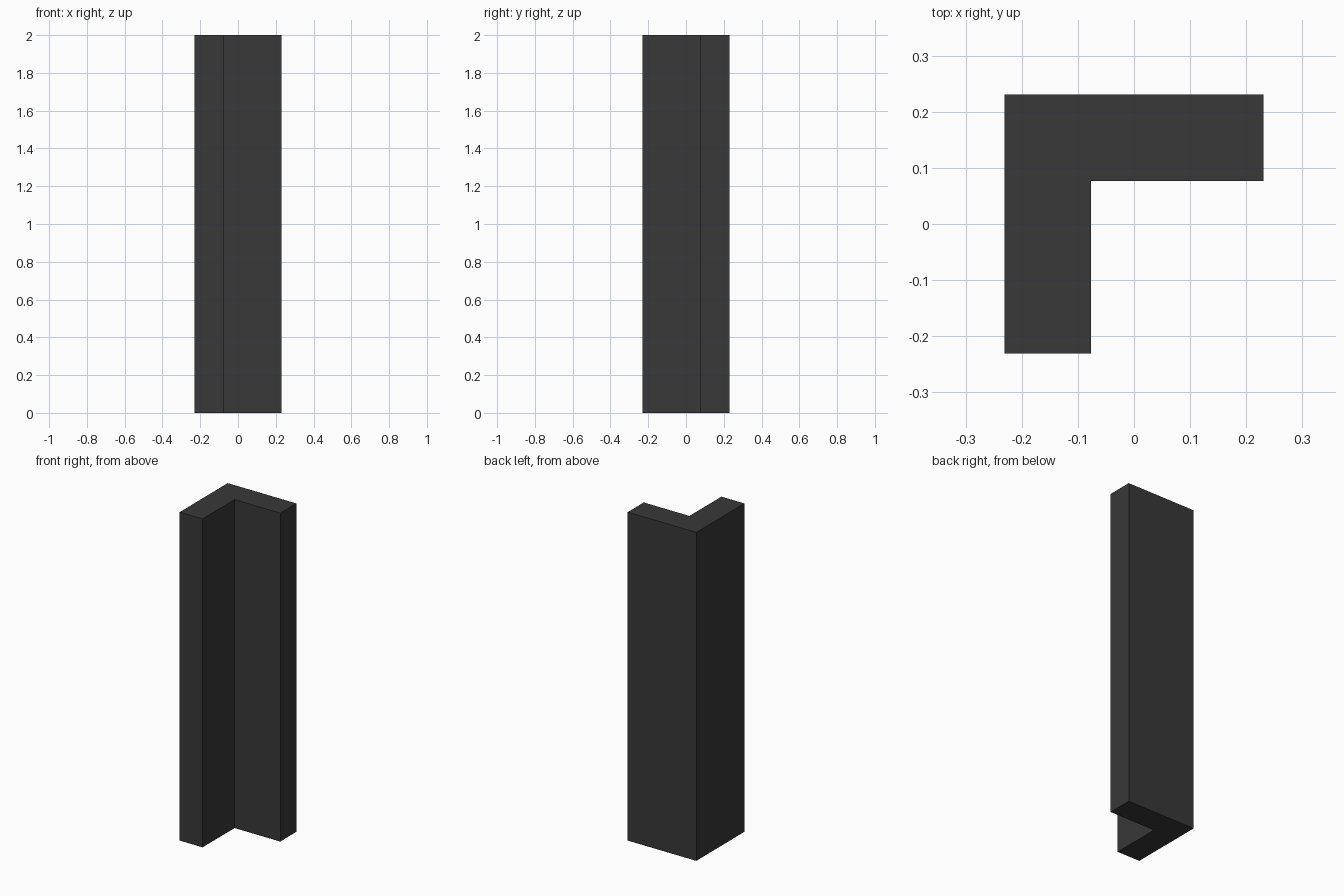
import bpy
import bmesh

if "Cube" in bpy.data.objects:
    bpy.data.objects.remove(bpy.data.objects["Cube"])

HALF = 0.2308    # half the outer width
INNER = 0.0769   # inner corner offset
HEIGHT = 2.0

# L-shaped profile, extruded straight up
profile = [(-HALF, -HALF), (-INNER, -HALF), (-INNER, INNER),
           (HALF, INNER), (HALF, HALF), (-HALF, HALF)]

bm = bmesh.new()
base = bm.faces.new([bm.verts.new((x, y, 0)) for x, y in profile])
result = bmesh.ops.extrude_face_region(bm, geom=[base], use_keep_orig=True)
top = [v for v in result["geom"] if isinstance(v, bmesh.types.BMVert)]
bmesh.ops.translate(bm, verts=top, vec=(0, 0, HEIGHT))
bmesh.ops.recalc_face_normals(bm, faces=bm.faces)

mesh = bpy.data.meshes.new("corner_post")
bm.to_mesh(mesh)
bm.free()
post = bpy.data.objects.new("corner_post", mesh)
bpy.context.collection.objects.link(post)

# Dark charcoal finish
mat = bpy.data.materials.new("charcoal")
mat.diffuse_color = (0.04, 0.04, 0.04, 1)
mat.use_nodes = True
mat.node_tree.nodes["Principled BSDF"].inputs["Base Color"].default_value = mat.diffuse_color
mesh.materials.append(mat)
